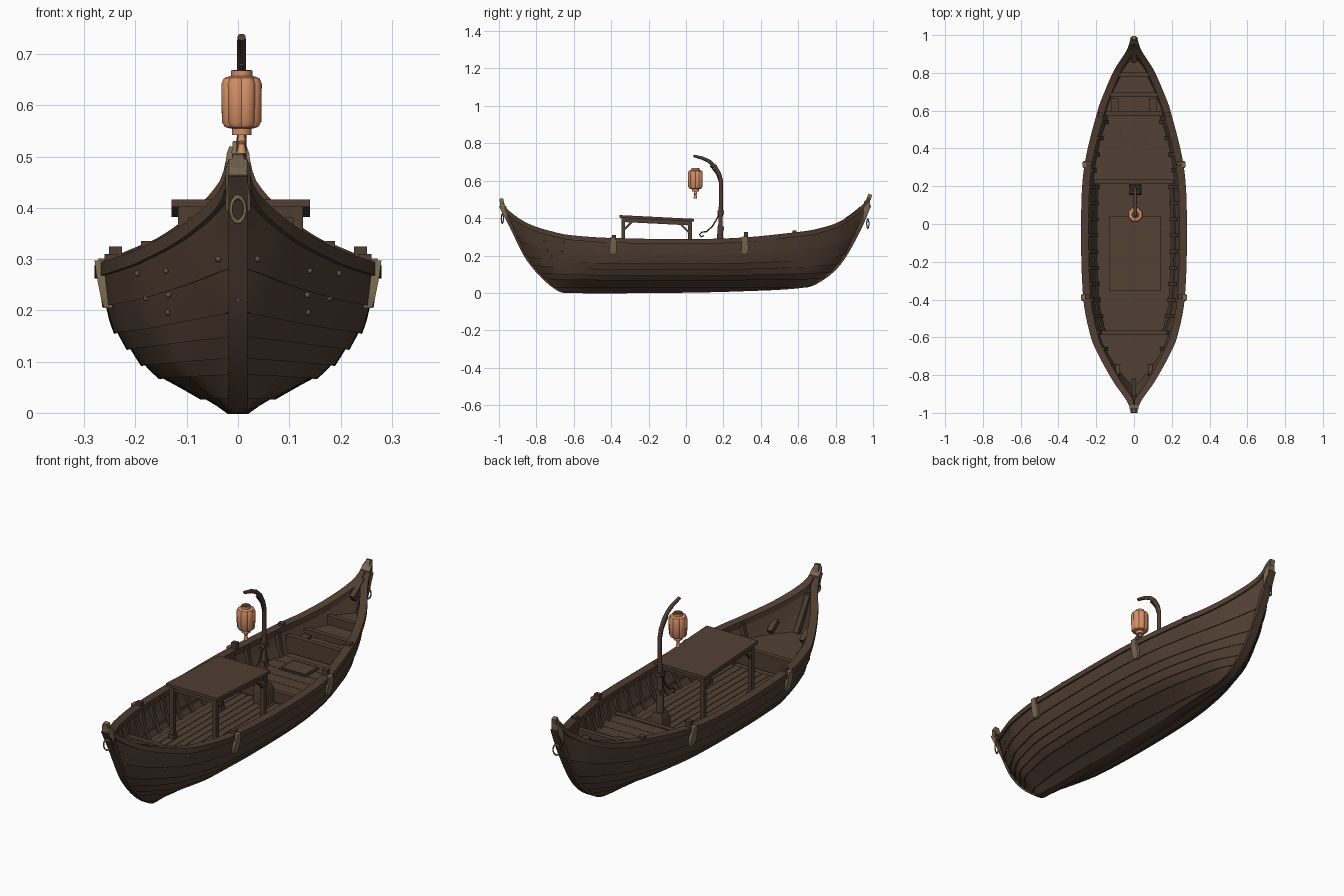
import bpy, bmesh, math
from mathutils import Vector, Matrix

if "Cube" in bpy.data.objects:
    bpy.data.objects.remove(bpy.data.objects["Cube"])


def material(name, rgb):
    m = bpy.data.materials.new(name)
    m.use_nodes = True
    m.diffuse_color = (*rgb, 1)
    bsdf = m.node_tree.nodes["Principled BSDF"]
    bsdf.inputs["Base Color"].default_value = (*rgb, 1)
    bsdf.inputs["Roughness"].default_value = 0.8
    return m


WOOD = material("dark wood", (0.078, 0.047, 0.031))
DECK = material("deck wood", (0.083, 0.051, 0.034))
BRASS = material("aged brass", (0.2, 0.15, 0.085))
PAPER = material("lantern paper", (0.66, 0.28, 0.13))
STUD = material("stud brown", (0.12, 0.08, 0.058))


def finish(name, bm, mat):
    bmesh.ops.remove_doubles(bm, verts=bm.verts, dist=1e-5)
    bmesh.ops.recalc_face_normals(bm, faces=bm.faces)
    me = bpy.data.meshes.new(name)
    bm.to_mesh(me)
    bm.free()
    me.materials.append(mat)
    me.shade_smooth()
    me.set_sharp_from_angle(angle=math.radians(32))
    ob = bpy.data.objects.new(name, me)
    bpy.context.scene.collection.objects.link(ob)
    return ob


def loft(name, rings, mat, closed=True):
    bm = bmesh.new()
    rows = [[bm.verts.new(p) for p in ring] for ring in rings]
    n = len(rows[0])
    for a, b in zip(rows, rows[1:]):
        for i in range(n if closed else n - 1):
            j = (i + 1) % n
            bm.faces.new((a[i], a[j], b[j], b[i]))
    if closed:
        bm.faces.new(rows[0])
        bm.faces.new(rows[-1])
    return finish(name, bm, mat)


def sweep(name, path, radii, mat, sides=8, x=0.0):
    """Sweep along (y, z) points; radii are (across, in plane) pairs."""
    rings, pts = [], [Vector((x, y, z)) for y, z in path]
    for i, p in enumerate(pts):
        t = (pts[min(i + 1, len(pts) - 1)] - pts[max(i - 1, 0)]).normalized()
        n = t.cross(Vector((1, 0, 0)))
        rx, rn = radii[min(i, len(radii) - 1)]
        k = math.sqrt(2) if sides == 4 else 1
        angs = [math.tau * (j + 0.5) / sides for j in range(sides)]
        rings.append([p + Vector((rx * k * math.cos(a), 0, 0)) + n * rn * k * math.sin(a) for a in angs])
    return loft(name, rings, mat)


def box(name, x, y, z, mat):
    return loft(name, [[(x[0], v, z[0]), (x[1], v, z[0]), (x[1], v, z[1]), (x[0], v, z[1])] for v in y], mat)


def lookup(table, v, col=1):
    """Smooth interpolation of a column of a table by its first column."""
    v = min(max(v, table[0][0]), table[-1][0])
    i = max(k for k in range(len(table) - 1) if table[k][0] <= v)
    slope = lambda k: ((table[min(k + 1, len(table) - 1)][col] - table[max(k - 1, 0)][col])
                       / (table[min(k + 1, len(table) - 1)][0] - table[max(k - 1, 0)][0]))
    a, b = table[i], table[i + 1]
    d = b[0] - a[0]
    t = (v - a[0]) / d
    return ((2*t**3 - 3*t*t + 1) * a[col] + (t**3 - 2*t*t + t) * d * slope(i)
            + (3*t*t - 2*t**3) * b[col] + (t**3 - t*t) * d * slope(i + 1))


# Hull lines: y, half width, sheer height, keel height
LINES = [(-0.99, .012, .485, .455), (-.94, .03, .43, .36), (-.84, .1, .365, .165), (-.69, .184, .318, .015),
         (-.6, .222, .303, .002), (-.4, .262, .29, 0), (0, .274, .284, .003), (.3, .258, .292, .01),
         (.6, .187, .322, .025), (.7, .15, .338, .05), (.82, .096, .377, .15), (.925, .03, .448, .33),
         (.98, .013, .51, .46)]
# Cross-section: height fraction, width fraction; one plank between each pair
SECTION = [(0, .05), (.1, .25), (.24, .55), (.33, .67), (.44, .77), (.55, .86), (.73, .94), (1, 1)]
MID = lookup(LINES, 0, 2)
width, sheer, keel = [lambda y, c=c: lookup(LINES, y, c) for c in (1, 2, 3)]


def half(y, z):
    h = (z - keel(y)) / (sheer(y) - keel(y))
    k = max(0, (abs(y) - 0.45) / 0.55) * 0.5
    return width(y) * ((1 - k) * lookup(SECTION, h) + k * min(max(h, 0), 1))


def plank_edge(y, h):
    """Plank edges run level, rising gently with the sheer, and end on the keel or posts."""
    return max(MID * h + (sheer(y) - MID) * h ** 1.3, keel(y))


def span(a, b, n):
    return [a + (b - a) * i / n for i in range(n + 1)]


YS = span(-.99, .98, 110)

# Overlapping plank shell and inner lining
outer, inner = [], []
for y in YS:
    zs = [plank_edge(y, h) for h, _ in SECTION]
    side, lining = [], []
    for a, b in zip(zs, zs[1:]):
        lap = 0.007 * min(1, (b - a) / 0.03, width(y) / 0.05)
        m = (a + b) / 2
        side += [(half(y, a) + lap, y, a - lap * 0.3), (half(y, m) + lap / 2, y, m), (half(y, b), y, b)]
    for h, _ in SECTION:
        z = keel(y) + h * (sheer(y) - keel(y))
        lining.append((max(half(y, z) - 0.02, 0.001), y, min(z + 0.02, sheer(y))))
    flip = lambda pts: [(-p[0], p[1], p[2]) for p in reversed(pts)]
    outer.append(flip(side) + side)
    inner.append(flip(lining) + lining)
loft("hull_planks", outer, WOOD, closed=False)
loft("hull_lining", inner, WOOD, closed=False)

# Keel continuing into stem and stern posts, with inner braces
sweep("keel", [(y, keel(y) + 0.011) for y in YS], [(0.019, 0.011)], WOOD, 4)
sweep("stem_brace", [(-.83, .235), (-.925, .385)], [(0.011, 0.012)], WOOD, 4)
sweep("stern_inner_post", [(y, sheer(y) - 0.012) for y in span(.86, .94, 6)], [(0.012, 0.016)], WOOD, 4)

# Gunwale rails, stringers, ribs, pegs, fenders
for s, tag in ((1, "left"), (-1, "right")):
    rail, stringer = [], []
    for y in YS:
        w, z = width(y), sheer(y)
        o, i = s * (w + 0.006), s * max(w - 0.034, 0.002)
        rail.append([(o, y, z - 0.022), (o, y, z + 0.004), (i, y, z + 0.004), (i, y, z - 0.022)])
    loft("gunwale_" + tag, rail, WOOD)
    for y in span(-.66, .2, 24):
        x = half(y, .19) - 0.02
        stringer.append([(s * (x - d), y, z) for d, z in ((0, .16), (0, .185), (.02, .185), (.02, .16))])
    loft("stringer_" + tag, stringer, WOOD)
    for y in span(-.66, .54, 14):
        rib = []
        for z in span(.14, sheer(y) - 0.006, 4):
            x = half(y, z) - 0.017
            rib.append([(s * (x - d), y + e, z) for d, e in ((0, -.01), (0, .01), (.024, .01), (.024, -.01))])
        loft("rib_" + tag, rib, WOOD)
    for y, top in ((-.385, .31), (.32, .325), (.58, .335)):
        x = s * (width(y) - 0.016)
        box("rail_peg_" + tag, (x - .013, x + .013), (y - .011, y + .011), (sheer(y) - .02, top), WOOD)
    for y in (-.39, .315):
        plate = []
        for z, e in zip(span(sheer(y) - .085, sheer(y) + .008, 4), (.014, .019, .018, .016, .013)):
            x = half(y, z)
            plate.append([(s * (x + d), y + f, z) for d, f in ((-.004, -e), (.017, -e), (.017, e), (-.004, e))])
        loft("fender_" + tag, plate, BRASS)
    # Studs on the bow planks
    for y, z in ((-.655, .272), (-.755, .277), (-.89, .3), (-.665, .224), (-.74, .23), (-.72, .196)):
        bm = bmesh.new()
        bmesh.ops.create_icosphere(bm, subdivisions=2, radius=0.006,
                                   matrix=Matrix.Translation((s * (half(y, z) + .004), y, z)))
        finish("bow_stud_" + tag, bm, STUD)
    # Cleats near the bow, brackets behind the aft beam
    sweep("bow_cleat_" + tag, [(-.8, .285), (-.75, .25)], [(.012, .01)], WOOD, 4, x=s * .085)
    x = s * .1
    box("stern_bracket_" + tag, (x - .02, x + .02), (.595, .665), (.25, .266), WOOD)


# Decks that follow the hull, and cross beams
def deck(name, a, b, z, mat=DECK):
    rings = []
    for y in span(a, b, 10):
        x = max(half(y, z) - 0.014, 0.004)
        rings.append([(-x, y, z - .014), (x, y, z - .014), (x, y, z), (-x, y, z)])
    loft(name, rings, mat)


deck("main_floor", -.62, .24, .152)
deck("aft_floor", .22, .6, .198)
deck("bow_deck", -.88, -.58, .232)
deck("stern_deck_low", .58, .685, .255)
deck("stern_deck_middle", .68, .795, .275)
deck("stern_deck_high", .79, .885, .31)
deck("stern_breasthook", .88, .955, .41, WOOD)
deck("bow_breasthook", -.955, -.91, .39, WOOD)
for y, z, drop in ((-.575, .242, .08), (.225, .206, .05), (.585, .285, .08), (.685, .283, .03), (.79, .318, .04)):
    x = half(y, z - drop) - 0.014
    box("cross_beam", (-x, x), (y - .012, y + .012), (z - drop, z), WOOD)
for i in range(9):
    x = (i - 4) * 0.036
    box("floor_board", (x - .0165, x + .0165), (-.55, .205), (.15, .157), DECK)
for i in range(5):
    y = .27 + i * 0.062
    x = half(y, .2) - 0.045
    box("aft_board", (-x, x), (y - .03, y + .03), (.194, .202), DECK)
box("hatch_frame", (-.075, .065), (.415, .52), (.196, .208), WOOD)
box("hatch_lid", (-.067, .057), (.423, .512), (.2, .211), DECK)

# Low table amidships with a gently sloping top
slope = lambda y: 0.4 - 0.05 * (y + .155)
tx = 0.005
loft("table_top", [[(tx + a, y, slope(y) + b) for a, b in ((-.135, -.008), (.135, -.008), (.135, .006), (-.135, .006))]
                   for y in (-.355, .042)], DECK)
for s in (-1, 1):
    x = tx + s * .112
    sweep("table_side_rail", [(y, slope(y) - .019) for y in (-.345, .032)], [(.009, .011)], WOOD, 4, x=x)
    for y, d in ((-.335, 1), (.022, -1)):
        box("table_leg", (x - .01, x + .01), (y - .01, y + .01), (.15, slope(y) - .01), WOOD)
        box("table_foot", (x - .014, x + .014), (y - .014, y + .014), (.15, .175), WOOD)
        sweep("table_brace", [(y, slope(y) - .075), (y + d * .05, slope(y) - .025)], [(.006, .005)], WOOD, 4, x=x)
for y in (-.335, .022):
    z = slope(y)
    box("table_end_rail", (tx - .12, tx + .12), (y - .008, y + .008), (z - .028, z - .006), WOOD)

# Curved lantern mast with foot, collars and hooked rope
mx = 0.007
MAST = [(.183, .155), (.183, .34), (.184, .36), (.187, .5), (.187, .6), (.178, .635), (.155, .675),
        (.125, .703), (.09, .72), (.04, .733)]
sweep("mast", MAST, [(.018, .018), (.016, .016), (.011, .012), (.01, .011), (.009, .011), (.009, .011),
                     (.009, .011), (.009, .01), (.009, .009), (.008, .007)], WOOD, 16, x=mx)
sweep("mast_foot", [(.183, .155), (.183, .225), (.183, .25)], [(.034, .03), (.034, .03), (.022, .022)], WOOD, 4, x=mx)
for z in (.345, .43):
    box("mast_collar", (mx - .015, mx + .015), (.169, .202), (z - .01, z + .01), WOOD)
sweep("mast_brace", [(.18, .59), (.165, .635), (.13, .68)], [(.005, .004)], WOOD, 8, x=mx)
sweep("rope_hook", [(.18, .43), (.165, .395), (.14, .355), (.11, .328), (.085, .325), (.072, .312), (.08, .3), (.095, .307)],
      [(.004, .004)], WOOD, 8, x=mx)

# Lobed paper lantern
ly = 0.05


def turned(name, profile, mat, lobe=0.0, sides=48):
    rings = []
    for z, r in profile:
        angs = [math.tau * j / sides for j in range(sides)]
        bulge = [r * (1 - lobe + lobe * math.sqrt(abs(math.sin(4 * a)))) for a in angs]
        rings.append([(mx + b * math.cos(a), ly + b * math.sin(a), z) for a, b in zip(angs, bulge)])
    loft(name, rings, mat)


turned("lantern_body", [(.555, .024), (.558, .034), (.568, .04), (.642, .041), (.653, .036), (.657, .024)], PAPER, 0.1)
turned("lantern_top_cap", [(.655, .021), (.668, .021)], PAPER, sides=24)
turned("lantern_cap_inset", [(.666, .018), (.669, .018)], WOOD, sides=24)
turned("lantern_bottom_cap", [(.542, .019), (.557, .019)], PAPER, sides=24)
turned("lantern_tassel", [(.506, .01), (.525, .006), (.53, .009), (.543, .006)], PAPER, sides=16)


# Brass end caps wrapped round the hull tips, with finials and hanging rings
def end_cap(name, stations):
    rings = []
    for y, x in stations:
        lo, hi = keel(y) - 0.004, sheer(y) + 0.01
        rings.append([(-x, y, lo), (x, y, lo), (x, y, hi), (-x, y, hi)])
    loft(name, rings, BRASS)


end_cap("bow_cap", [(-.96, .024), (-.975, .024), (-.994, .018)])
end_cap("stern_cap", [(.953, .024), (.968, .022), (.985, .017)])
sweep("bow_finial", [(-.98, .465), (-.988, .505)], [(.014, .012), (.011, .01)], BRASS, 4)
sweep("stern_finial", [(.976, .5), (.986, .527)], [(.013, .012), (.01, .01)], BRASS, 4)
for name, y, z in (("bow_ring", -.982, .397), ("stern_ring", .972, .37)):
    bpy.ops.mesh.primitive_torus_add(location=(0, y, z), rotation=(math.pi / 2, 0, .4), major_radius=.015,
                                     minor_radius=.003, major_segments=20, minor_segments=8)
    ring = bpy.context.object
    ring.name = name
    ring.scale.y = 1.6
    ring.data.materials.append(BRASS)
    ring.data.shade_smooth()
